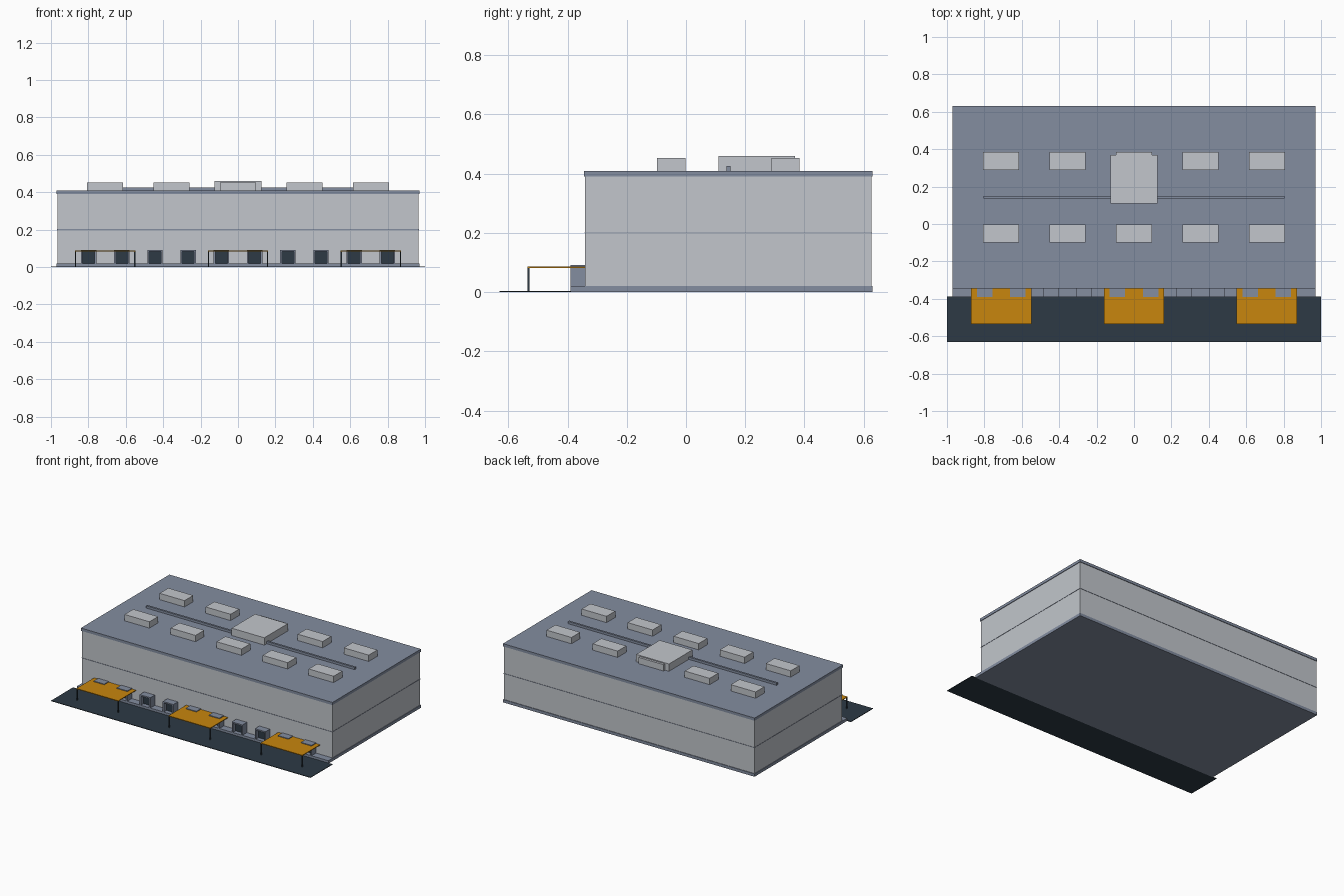
import bpy, bmesh
from mathutils import Matrix, Vector

if "Cube" in bpy.data.objects:
    bpy.data.objects.remove(bpy.data.objects["Cube"])


def material(name, rgb):
    lin = [((c / 255 + 0.055) / 1.055) ** 2.4 for c in rgb]
    m = bpy.data.materials.new(name)
    m.diffuse_color = (*lin, 1)
    m.use_nodes = True
    m.node_tree.nodes["Principled BSDF"].inputs["Base Color"].default_value = m.diffuse_color
    return m


WALL = material("pale grey", (194, 198, 204))
TRIM = material("slate grey", (131, 141, 160))
DARK = material("dark asphalt", (45, 58, 69))
ORANGE = material("canopy orange", (200, 134, 13))


def boxes(name, mat, spans):
    """One object from (x0, x1, y0, y1, z0, z1) boxes."""
    bm = bmesh.new()
    for x0, x1, y0, y1, z0, z1 in spans:
        mid = Vector(((x0 + x1) / 2, (y0 + y1) / 2, (z0 + z1) / 2))
        size = Matrix.Diagonal((x1 - x0, y1 - y0, z1 - z0, 1))
        bmesh.ops.create_cube(bm, size=1, matrix=Matrix.Translation(mid) @ size)
    mesh = bpy.data.meshes.new(name)
    bm.to_mesh(mesh)
    bm.free()
    mesh.materials.append(mat)
    ob = bpy.data.objects.new(name, mesh)
    bpy.context.collection.objects.link(ob)
    return ob


# Main hall: plinth, walls, panel seam, roof slab
boxes("plinth", TRIM, [(-0.97, 0.97, -0.39, 0.63, 0, 0.02)])
boxes("walls", WALL, [(-0.966, 0.966, -0.341, 0.626, 0.02, 0.39)])
boxes("wall_seam", TRIM, [(-0.968, 0.968, -0.343, 0.628, 0.199, 0.202)])
boxes("roof_slab", TRIM, [(-0.97, 0.97, -0.345, 0.63, 0.39, 0.409)])

# Truck apron in front of the docks
boxes("apron", DARK, [(-1, 1, -0.63, -0.388, 0, 0.004)])

# Roof equipment
for row, y in (("front", -0.05), ("back", 0.336)):
    for i in range(5):
        x = (i - 2) * 0.355
        boxes(f"roof_unit_{row}_{i + 1}", WALL,
              [(x - 0.096, x + 0.096, y - 0.048, y + 0.048, 0.409, 0.453)])
boxes("roof_plant_room", WALL, [(-0.126, 0.126, 0.11, 0.368, 0.409, 0.46)])
boxes("roof_duct", TRIM, [(-0.804, 0.804, 0.136, 0.15, 0.409, 0.425)])

# Ten dock shelters with recessed doors
for i in range(10):
    x = (i - 4.5) * 0.1775
    boxes(f"dock_shelter_{i + 1}", TRIM, [
        (x - 0.041, x - 0.032, -0.39, -0.341, 0.02, 0.083),
        (x + 0.032, x + 0.041, -0.39, -0.341, 0.02, 0.083),
        (x - 0.041, x + 0.041, -0.39, -0.341, 0.083, 0.092)])
    boxes(f"dock_door_{i + 1}", DARK,
          [(x - 0.032, x + 0.032, -0.36, -0.341, 0.02, 0.083)])

# Three canopies, each on two front posts
for i in range(3):
    x = (i - 1) * 0.71
    boxes(f"canopy_{i + 1}", ORANGE,
          [(x - 0.161, x + 0.161, -0.535, -0.341, 0.082, 0.087)])
    boxes(f"canopy_posts_{i + 1}", DARK,
          [(x + s * 0.158 - 0.003, x + s * 0.158 + 0.003, -0.535, -0.529, 0.004, 0.082)
           for s in (-1, 1)])
